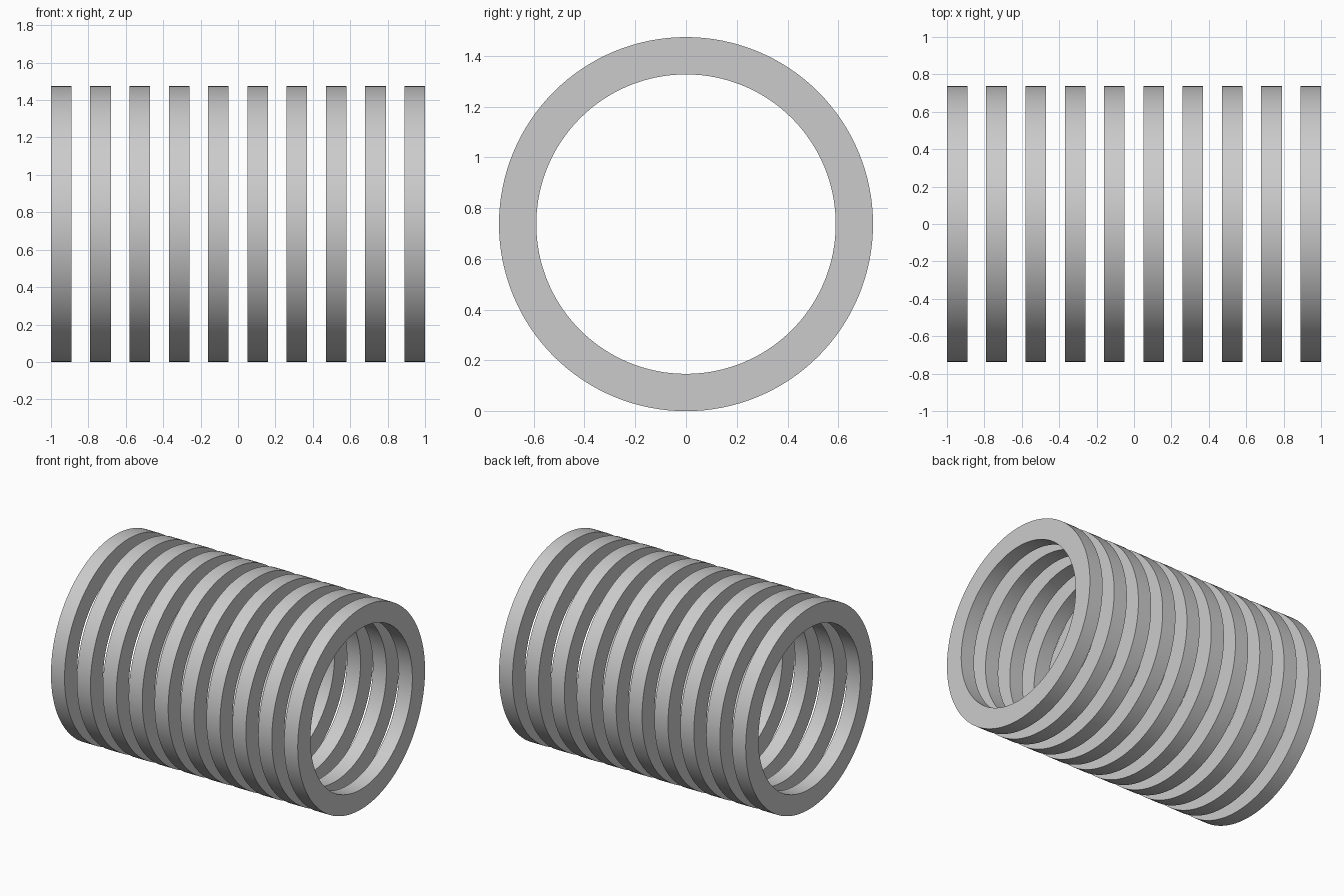
import bpy
import bmesh
import math

cube = bpy.data.objects.get("Cube")
if cube:
    bpy.data.objects.remove(cube, do_unlink=True)

OUTER, INNER = 0.737, 0.59
WIDTH, LENGTH, COUNT, SEGMENTS = 0.11, 2.0, 10, 128

# Plain grey for every ring
grey = bpy.data.materials.new("light_grey")
grey.use_nodes = True
grey.diffuse_color = (0.6, 0.6, 0.6, 1)
grey.node_tree.nodes["Principled BSDF"].inputs["Base Color"].default_value = (0.6, 0.6, 0.6, 1)

# Ring: a rectangular section spun around the x axis
mesh = bpy.data.meshes.new("ring")
bm = bmesh.new()
half = WIDTH / 2
section = [(-half, INNER), (half, INNER), (half, OUTER), (-half, OUTER)]
verts = [bm.verts.new((x, 0, r)) for x, r in section]
edges = [bm.edges.new((verts[i], verts[(i + 1) % 4])) for i in range(4)]
bmesh.ops.spin(bm, geom=verts + edges, cent=(0, 0, 0), axis=(1, 0, 0),
               angle=math.tau, steps=SEGMENTS, use_merge=False)
bmesh.ops.remove_doubles(bm, verts=bm.verts, dist=0.0001)
bmesh.ops.recalc_face_normals(bm, faces=bm.faces)
bm.to_mesh(mesh)
bm.free()
mesh.materials.append(grey)

# Row of equally spaced rings
bpy.ops.object.select_all(action="DESELECT")
pitch = (LENGTH - WIDTH) / (COUNT - 1)
for i in range(COUNT):
    ring = bpy.data.objects.new(f"ring_{i + 1}", mesh)
    ring.location = (-LENGTH / 2 + half + i * pitch, 0, OUTER)
    bpy.context.collection.objects.link(ring)

# Smooth round walls with sharp rims
ring.select_set(True)
bpy.context.view_layer.objects.active = ring
bpy.ops.object.shade_smooth_by_angle(angle=math.radians(30))
